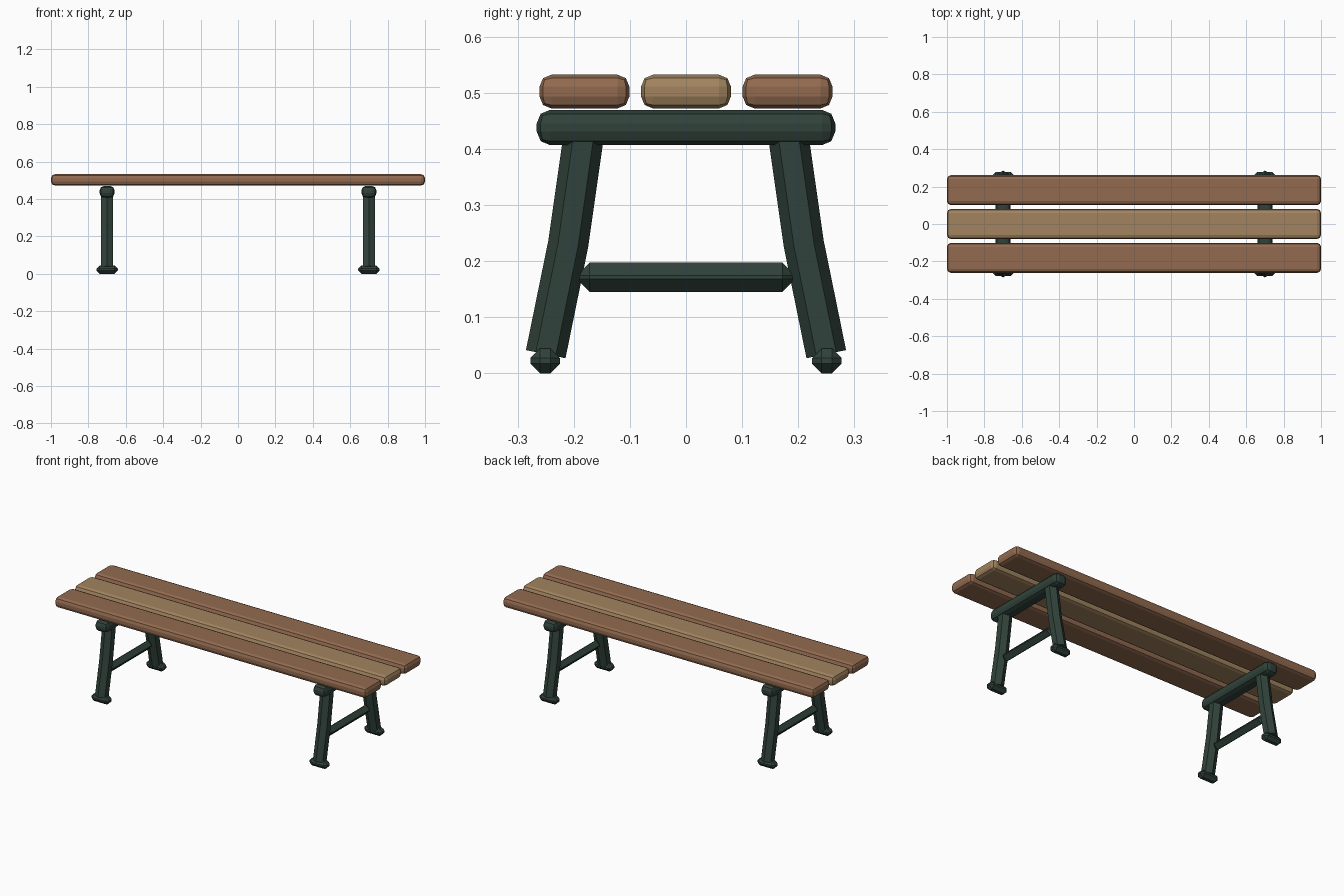
import bpy, bmesh, math
from mathutils import Vector

if "Cube" in bpy.data.objects:
    bpy.data.objects.remove(bpy.data.objects["Cube"])


def material(name, rgb):
    m = bpy.data.materials.new(name)
    m.diffuse_color = (*rgb, 1)
    m.use_nodes = True
    m.node_tree.nodes["Principled BSDF"].inputs["Base Color"].default_value = m.diffuse_color
    return m


BROWN = material("brown_wood", (0.29, 0.145, 0.08))
TAN = material("tan_wood", (0.36, 0.23, 0.115))
GREEN = material("green_iron", (0.03, 0.055, 0.043))


def finish(bm, name, mat):
    bmesh.ops.recalc_face_normals(bm, faces=bm.faces)
    me = bpy.data.meshes.new(name)
    bm.to_mesh(me)
    bm.free()
    me.materials.append(mat)
    ob = bpy.data.objects.new(name, me)
    bpy.context.collection.objects.link(ob)
    return ob


def block(name, centre, size, bevel, segments, mat):
    """Box with bevelled edges."""
    bm = bmesh.new()
    bmesh.ops.create_cube(bm, size=1)
    bmesh.ops.scale(bm, vec=size, verts=bm.verts)
    bmesh.ops.bevel(bm, geom=bm.edges[:], offset=bevel, segments=segments,
                    profile=0.5, affect='EDGES')
    bmesh.ops.translate(bm, vec=centre, verts=bm.verts)
    return finish(bm, name, mat)


def tube(name, path, radius, mat, sides=6):
    """Low-sided tube swept along a path lying in a plane of constant x."""
    bm = bmesh.new()
    pts = [Vector(p) for p in path]
    rings = []
    for i, p in enumerate(pts):
        t = (pts[min(i + 1, len(pts) - 1)] - pts[max(i - 1, 0)]).normalized()
        across = Vector((1, 0, 0))
        out = t.cross(across)
        rings.append([bm.verts.new(p + radius * (math.cos(a) * out + math.sin(a) * across))
                      for a in (2 * math.pi * k / sides for k in range(sides))])
    for r0, r1 in zip(rings, rings[1:]):
        for k in range(sides):
            n = (k + 1) % sides
            bm.faces.new((r0[k], r0[n], r1[n], r1[k]))
    bm.faces.new(rings[0])
    bm.faces.new(rings[-1])
    return finish(bm, name, mat)


# Seat slats
for name, y, mat in (("front", -0.181, BROWN), ("middle", 0, TAN), ("back", 0.181, BROWN)):
    block(f"{name}_slat", (0, y, 0.502), (2.0, 0.16, 0.06), 0.021, 2, mat)

# Two trestles
for side, x in (("left", -0.7), ("right", 0.7)):
    block(f"{side}_crossbeam", (x, 0, 0.438), (0.08, 0.532, 0.063), 0.024, 2, GREEN)
    block(f"{side}_stretcher", (x, 0, 0.171), (0.05, 0.39, 0.052), 0.023, 1, GREEN)
    for end, s in (("front", -1), ("back", 1)):
        tube(f"{side}_{end}_leg", [(x, s * 0.18, 0.44), (x, s * 0.21, 0.23),
                                   (x, s * 0.25, 0.034)], 0.036, GREEN)
        block(f"{side}_{end}_foot", (x, s * 0.251, 0.022), (0.115, 0.053, 0.044),
              0.017, 1, GREEN)
